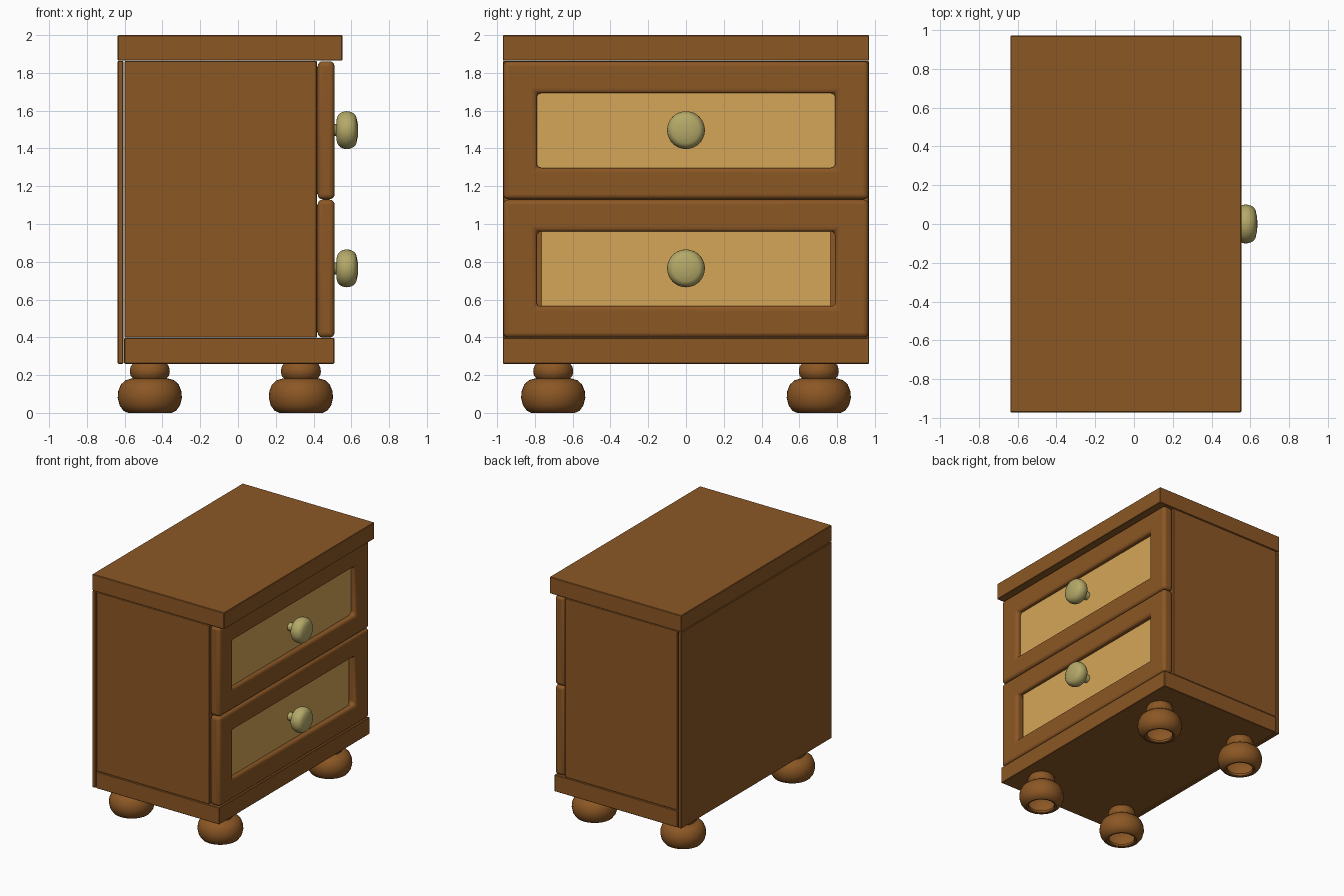
import bpy, bmesh, math

if "Cube" in bpy.data.objects:
    bpy.data.objects.remove(bpy.data.objects["Cube"])


def material(name, rgb):
    m = bpy.data.materials.new(name)
    m.diffuse_color = (*rgb, 1)
    m.use_nodes = True
    m.node_tree.nodes["Principled BSDF"].inputs["Base Color"].default_value = m.diffuse_color
    return m


WOOD = material("brown_wood", (0.26, 0.095, 0.018))
INLAY = material("light_wood", (0.66, 0.38, 0.095))
BRASS = material("brass", (0.46, 0.40, 0.14))


def finish(bm, name, mat, bevel=0, segments=2):
    bmesh.ops.recalc_face_normals(bm, faces=bm.faces[:])
    me = bpy.data.meshes.new(name)
    bm.to_mesh(me)
    bm.free()
    ob = bpy.data.objects.new(name, me)
    bpy.context.collection.objects.link(ob)
    me.materials.append(mat)
    if bevel:
        b = ob.modifiers.new("rounded_edges", "BEVEL")
        b.width, b.segments = bevel, segments
    bpy.ops.object.select_all(action="DESELECT")
    ob.select_set(True)
    bpy.context.view_layer.objects.active = ob
    if bevel != 0.004:
        bpy.ops.object.shade_smooth_by_angle(angle=math.radians(40))
    return ob


def box(name, x, y, z, mat=WOOD, bevel=0.004):
    bm = bmesh.new()
    bmesh.ops.create_cube(bm, size=1)
    for v in bm.verts:
        v.co = [(r[0] + r[1]) / 2 + c * (r[1] - r[0]) for r, c in zip((x, y, z), v.co)]
    return finish(bm, name, mat, bevel, 1)


def frame(name, x0, x1, outer, inner):
    # rectangular ring in the yz plane, given as (half width, bottom, top)
    bm = bmesh.new()
    loops = []
    for w, b, t in (outer, inner):
        loops.append([bm.verts.new((x0, y, z)) for y, z in ((-w, b), (w, b), (w, t), (-w, t))])
    o, i = loops
    faces = [bm.faces.new((o[k], o[(k + 1) % 4], i[(k + 1) % 4], i[k])) for k in range(4)]
    res = bmesh.ops.extrude_face_region(bm, geom=faces, use_keep_orig=True)
    for g in res["geom"]:
        if isinstance(g, bmesh.types.BMVert):
            g.co.x = x1
    return finish(bm, name, WOOD, 0.026, 4)


def lathe(name, profile, location, mat, along_x=False):
    bm = bmesh.new()
    verts = [bm.verts.new((r, 0, h)) for r, h in profile]
    edges = [bm.edges.new(p) for p in zip(verts, verts[1:])]
    bmesh.ops.spin(bm, geom=verts + edges, cent=(0, 0, 0), axis=(0, 0, 1),
                   angle=math.tau, steps=40)
    bmesh.ops.remove_doubles(bm, verts=bm.verts[:], dist=1e-4)
    ob = finish(bm, name, mat)
    ob.location = location
    if along_x:
        ob.rotation_euler.y = math.pi / 2
    return ob


# Carcass
box("top_board", (-0.637, 0.553), (-0.97, 0.97), (1.865, 2.0))
box("base_board", (-0.603, 0.51), (-0.97, 0.97), (0.26, 0.397))
box("back_panel", (-0.637, -0.607), (-0.97, 0.97), (0.26, 1.863))
for side, s in (("left", -1), ("right", 1)):
    box(side + "_side_panel", (-0.602, 0.417), sorted((s * 0.92, s * 0.967)), (0.399, 1.863))

# Drawers: frame, box, inlaid panel and knob
knob = [(0.032, 0.465), (0.032, 0.52), (0.06, 0.523)]
knob += [(0.06 + 0.04 * math.cos(a), 0.576 + 0.052 * math.sin(a))
         for a in [math.radians(-75 + 15 * k) for k in range(11)]]
knob += [(0.035, 0.634), (0, 0.636)]
for name, z, panel_w in (("lower", 0.398, 0.765), ("upper", 1.13, 0.81)):
    top = z + 0.732
    frame(name + "_drawer_frame", 0.422, 0.511, (0.967, z + 0.001, top - 0.001),
          (0.79, z + 0.167, z + 0.563))
    box(name + "_drawer_box", (-0.55, 0.44), (-0.9, 0.9), (z + 0.03, top - 0.03))
    box(name + "_drawer_panel", (0.435, 0.468), (-panel_w, panel_w),
        (z + 0.15, z + 0.58), INLAY, 0)
    lathe(name + "_drawer_knob", knob, (0, 0, z + 0.367), BRASS, True)

# Turned bun feet, open underneath
foot = [(0.095, 0.02), (0.10, 0.004), (0.115, 0.0), (0.14, 0.012), (0.16, 0.04),
        (0.17, 0.08), (0.167, 0.115), (0.153, 0.15), (0.13, 0.172), (0.105, 0.18),
        (0.09, 0.183), (0.102, 0.198), (0.106, 0.22), (0.102, 0.243), (0.09, 0.262), (0, 0.262)]
for xn, x in (("back", -0.467), ("front", 0.333)):
    for yn, y in (("left", -0.703), ("right", 0.703)):
        lathe(f"{xn}_{yn}_foot", foot, (x, y, 0), WOOD)
